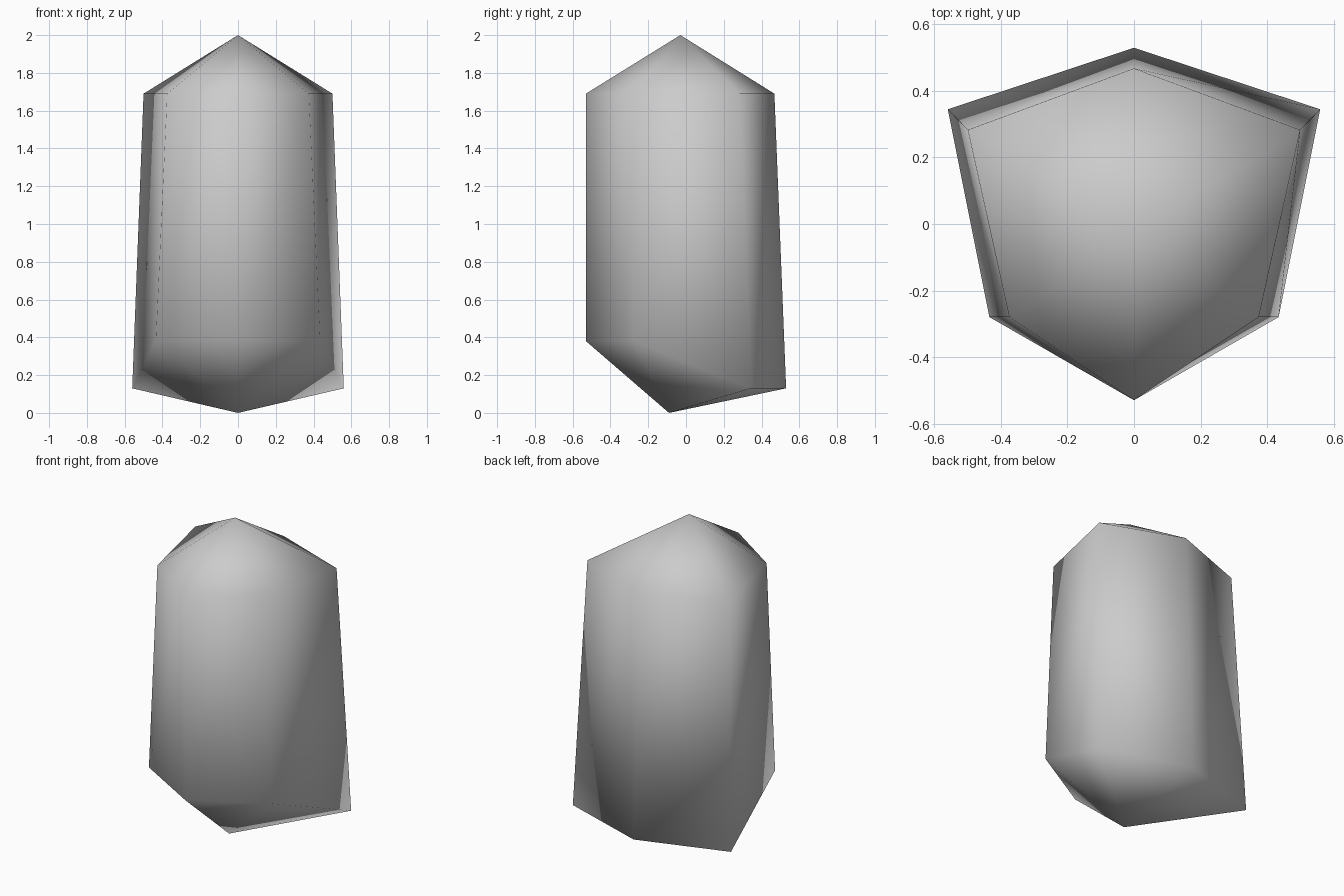
import bpy
import bmesh

cube = bpy.data.objects.get("Cube")
if cube:
    bpy.data.objects.remove(cube, do_unlink=True)

# Plain grey stone
stone = bpy.data.materials.new("grey_stone")
stone.use_nodes = True
grey = (0.6, 0.6, 0.6, 1.0)
stone.diffuse_color = grey
stone.node_tree.nodes["Principled BSDF"].inputs["Base Color"].default_value = grey


def mirrored_ring(bm, half):
    """Make a six-sided ring from front, right-front, right-back and back points."""
    left = [(-x, y, z) for x, y, z in reversed(half[1:-1])]
    return [bm.verts.new(p) for p in half + left]


bm = bmesh.new()

# Lower ring is wider and rises towards the front; upper ring is level
lower = mirrored_ring(bm, [(0, -0.53, 0.38), (0.435, -0.28, 0.38),
                           (0.56, 0.345, 0.13), (0, 0.53, 0.13)])
upper = mirrored_ring(bm, [(0, -0.53, 1.69), (0.375, -0.28, 1.69),
                           (0.5, 0.283, 1.69), (0, 0.468, 1.69)])
base_point = bm.verts.new((0, -0.09, 0))
tip = bm.verts.new((0, -0.03, 2))

# Side walls, tip facets and base facets
for i in range(len(lower)):
    j = (i + 1) % len(lower)
    bm.faces.new((lower[i], lower[j], upper[j], upper[i]))
    bm.faces.new((upper[i], upper[j], tip))
    bm.faces.new((lower[j], lower[i], base_point))

bmesh.ops.recalc_face_normals(bm, faces=bm.faces)
for face in bm.faces:
    face.smooth = True

mesh = bpy.data.meshes.new("crystal_body")
bm.to_mesh(mesh)
bm.free()
mesh.materials.append(stone)
crystal = bpy.data.objects.new("crystal_body", mesh)
bpy.context.collection.objects.link(crystal)
